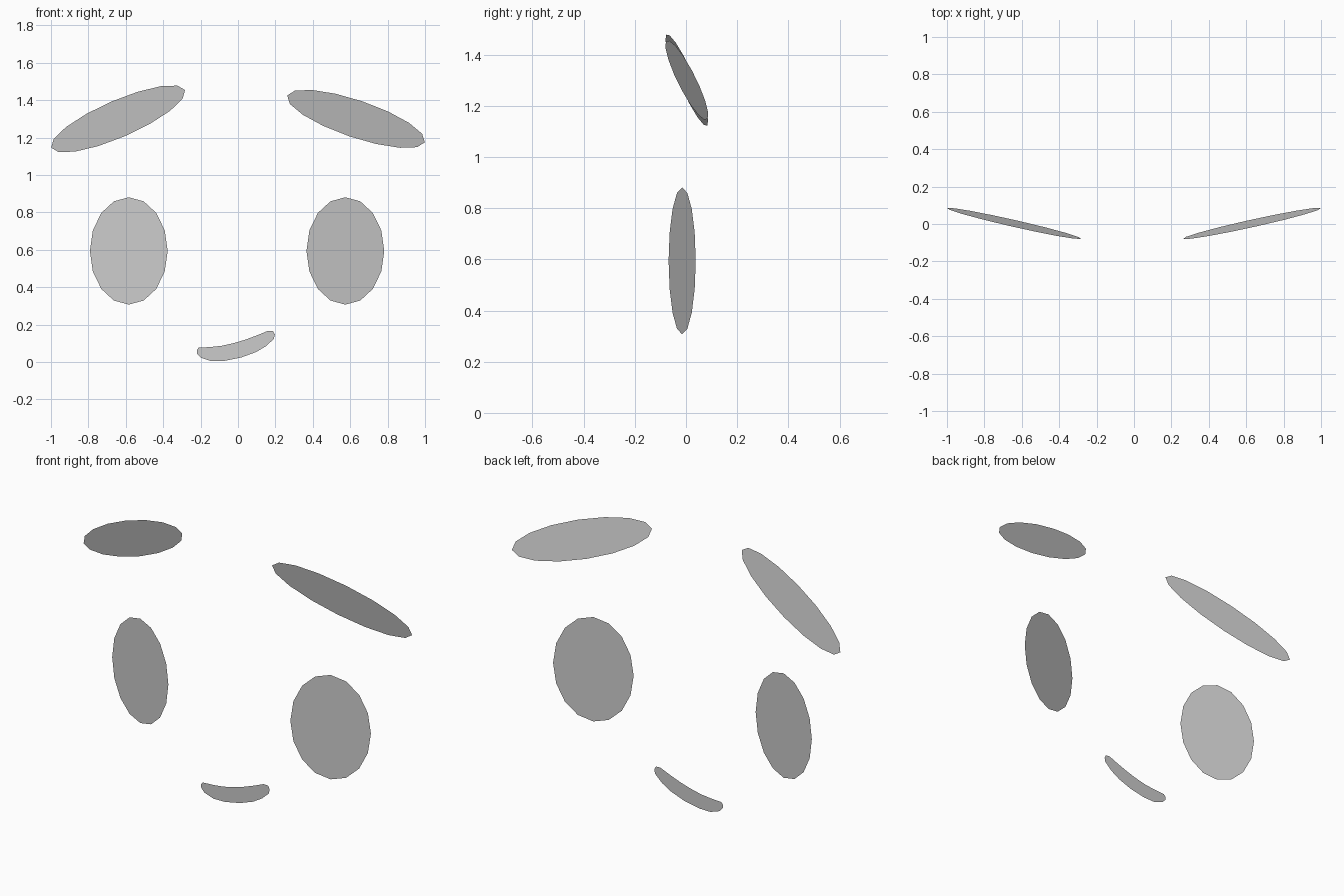
import bpy
from math import sin, cos, pi
from mathutils import Vector

if "Cube" in bpy.data.objects:
    bpy.data.objects.remove(bpy.data.objects["Cube"])


def sheet(name, pts):
    """One flat polygon facing forward."""
    mesh = bpy.data.meshes.new(name)
    mesh.from_pydata(pts, [], [list(range(len(pts)))])
    mesh.update()
    if mesh.polygons[0].normal.y > 0:
        mesh.flip_normals()
    obj = bpy.data.objects.new(name, mesh)
    bpy.context.collection.objects.link(obj)
    return obj


def oval(name, center, a, b, sides=16):
    """Flat oval disc spanned by half-axes a and b."""
    c, a, b = Vector(center), Vector(a), Vector(b)
    steps = [2 * pi * i / sides for i in range(sides)]
    return sheet(name, [c + a * cos(t) + b * sin(t) for t in steps])


# Eyes: upright ovals, outer edges swept back
oval("left_eye", (-0.584, -0.015, 0.594), (-0.208, 0.053, 0), (0, 0, 0.287))
oval("right_eye", (0.574, -0.015, 0.594), (0.208, 0.053, 0), (0, 0, 0.287))

# Eyebrows: long slanted ovals, slightly different slopes
oval("left_eyebrow", (-0.641, 0.003, 1.30), (-0.358, 0.083, -0.154), (-0.035, -0.011, 0.093))
oval("right_eyebrow", (0.631, 0.003, 1.30), (0.368, 0.083, -0.125), (0.035, -0.013, 0.0935))

# Mouth: crooked smile, flat to the front
smile = [(-0.22, 0.065), (-0.21, 0.077), (-0.15, 0.08), (-0.086, 0.087),
         (-0.02, 0.102), (0.04, 0.12), (0.105, 0.144), (0.16, 0.167),
         (0.187, 0.166), (0.197, 0.148), (0.192, 0.124), (0.15, 0.085),
         (0.096, 0.053), (0.016, 0.024), (-0.075, 0.006), (-0.144, 0.005),
         (-0.20, 0.024), (-0.22, 0.046)]
sheet("mouth", [(x, -0.006, z) for x, z in smile])
